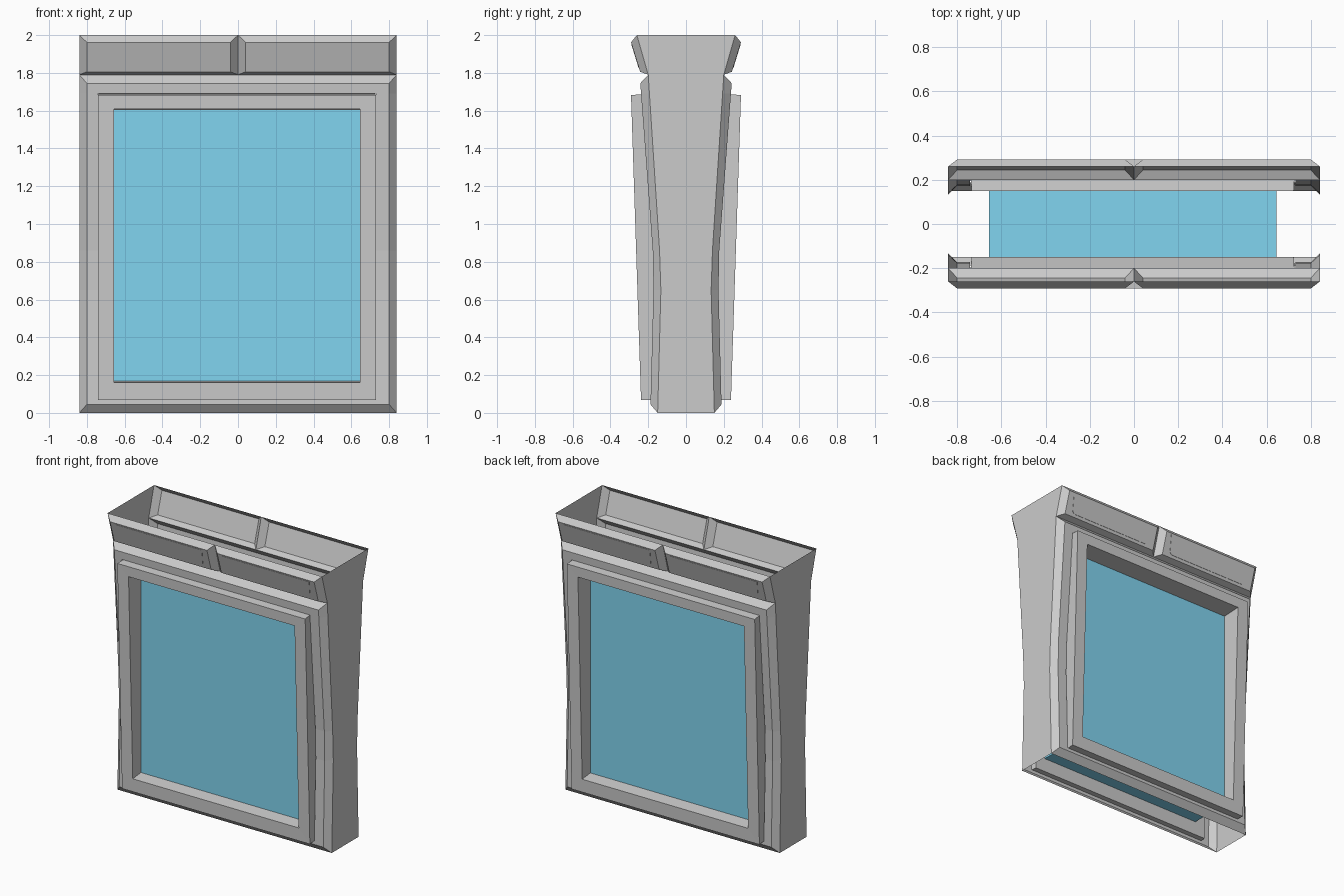
import bpy, bmesh

if "Cube" in bpy.data.objects:
    bpy.data.objects.remove(bpy.data.objects["Cube"])

FRAME_L, FRAME_R = -0.742, 0.73      # frame outer edges
OPEN_L, OPEN_R = -0.656, 0.645       # screen opening edges
PROFILE = [(0, .15), (.65, .133), (.86, .14), (1.79, .20), (2.0, .26)]
FACE = [(.045, .188), (.65, .172), (.86, .176), (1.745, .242)]


def lerp(prof, z):
    for (z0, y0), (z1, y1) in zip(prof, prof[1:]):
        if z <= z1:
            return y0 + (y1 - y0) * (z - z0) / (z1 - z0)
    return prof[-1][1]


def make(name, faces, side=1, mat=None):
    """Object from polygons of (x, y, z); side=-1 puts it on the front."""
    bm = bmesh.new()
    for f in faces:
        bm.faces.new([bm.verts.new((x, y * side, z)) for x, y, z in f])
    bmesh.ops.remove_doubles(bm, verts=bm.verts, dist=1e-5)
    bmesh.ops.recalc_face_normals(bm, faces=bm.faces)
    if sum((f.calc_center_median().y * f.normal.y) for f in bm.faces) < 0:
        bmesh.ops.reverse_faces(bm, faces=bm.faces)
    me = bpy.data.meshes.new(name)
    bm.to_mesh(me)
    bm.free()
    ob = bpy.data.objects.new(name, me)
    bpy.context.collection.objects.link(ob)
    if mat:
        me.materials.append(mat)
    return ob


def skirt(a, b):
    """Quads joining two closed loops."""
    n = len(a)
    return [[a[i], a[(i + 1) % n], b[(i + 1) % n], b[i]] for i in range(n)]


def rect(x0, x1, z0, z1, y0, y1):
    """Leaning rectangle: y0 at the bottom, y1 at the top."""
    return [(x0, y0, z0), (x1, y0, z0), (x1, y1, z1), (x0, y1, z1)]


def body_panel(side):
    rows = [.045, .07, .65, .86, 1.69, 1.745]
    cols = [-.80, FRAME_L, FRAME_R, .80]
    P = lambda i, j: (cols[i], lerp(FACE, rows[j]), rows[j])
    faces = []
    for i in range(3):
        for j in range(5):
            if i == 1 and 1 <= j <= 3:      # opening for the frame
                continue
            faces.append([P(i, j), P(i + 1, j), P(i + 1, j + 1), P(i, j + 1)])
    outer_z = [0] + rows[1:-1] + [1.79]
    outer_x = [-.84, FRAME_L, FRAME_R, .84]
    O = lambda i, j: (outer_x[i], lerp(PROFILE, outer_z[j]), outer_z[j])
    ring = [(i, 0) for i in range(4)] + [(3, j) for j in range(1, 6)]
    ring += [(i, 5) for i in (2, 1, 0)] + [(0, j) for j in (4, 3, 2, 1)]
    faces += skirt([P(*k) for k in ring], [O(*k) for k in ring])
    make("body_panel", faces, side)


def screen_frame(side):
    front_o = rect(FRAME_L, FRAME_R, .067, 1.682, .238, .291)
    front_i = rect(OPEN_L, OPEN_R, .16, 1.61, .241, .2885)
    back_o = rect(FRAME_L + .008, FRAME_R - .008, .067, 1.695, .15, .15)
    back_i = rect(OPEN_L, OPEN_R, .17, 1.603, .15, .15)
    make("screen_frame", skirt(front_o, front_i) + skirt(front_o, back_o)
         + skirt(front_i, back_i) + skirt(back_o, back_i), side)


def header(side):
    for x0, x1 in ((-.84, 0), (0, .84)):
        base = rect(x0, x1, 1.79, 2.0, .20, .26)
        face = rect(x0 + .04, x1 - .04, 1.806, 1.962, .243, .291)
        make("header_panel", skirt(base, face) + [face], side)
        # thin inlaid plate, narrower at the bottom
        slope = lambda z: .243 + (z - 1.806) * .048 / .156
        outline = [(x0 + .115, 1.826), (x1 - .115, 1.826), (x1 - .098, 1.838),
                   (x1 - .08, 1.952), (x0 + .08, 1.952), (x0 + .098, 1.838)]
        low = [(x, slope(z), z) for x, z in outline]
        top = [(x, y + .002, z) for x, y, z in low]
        make("header_plate", skirt(low, top) + [top], side)


for s in (-1, 1):
    body_panel(s)
    screen_frame(s)
    header(s)

# flat side walls following the waisted profile
levels = [0, .07, .65, .86, 1.69, 1.79, 2.0]
for sx in (-1, 1):
    x = .84 * sx
    make("side_wall", [[(x, -lerp(PROFILE, a), a), (x, lerp(PROFILE, a), a),
                        (x, lerp(PROFILE, b), b), (x, -lerp(PROFILE, b), b)]
                       for a, b in zip(levels, levels[1:])])

# blue screen block filling both openings
blue = bpy.data.materials.new("screen_blue")
blue.diffuse_color = (.22, .66, .87, 1)
blue.use_nodes = True
blue.node_tree.nodes["Principled BSDF"].inputs["Base Color"].default_value = blue.diffuse_color
a = rect(OPEN_L, OPEN_R, .165, 1.606, -.15, -.15)
b = rect(OPEN_L, OPEN_R, .165, 1.606, .15, .15)
make("screen", skirt(a, b) + [a, b], mat=blue)
